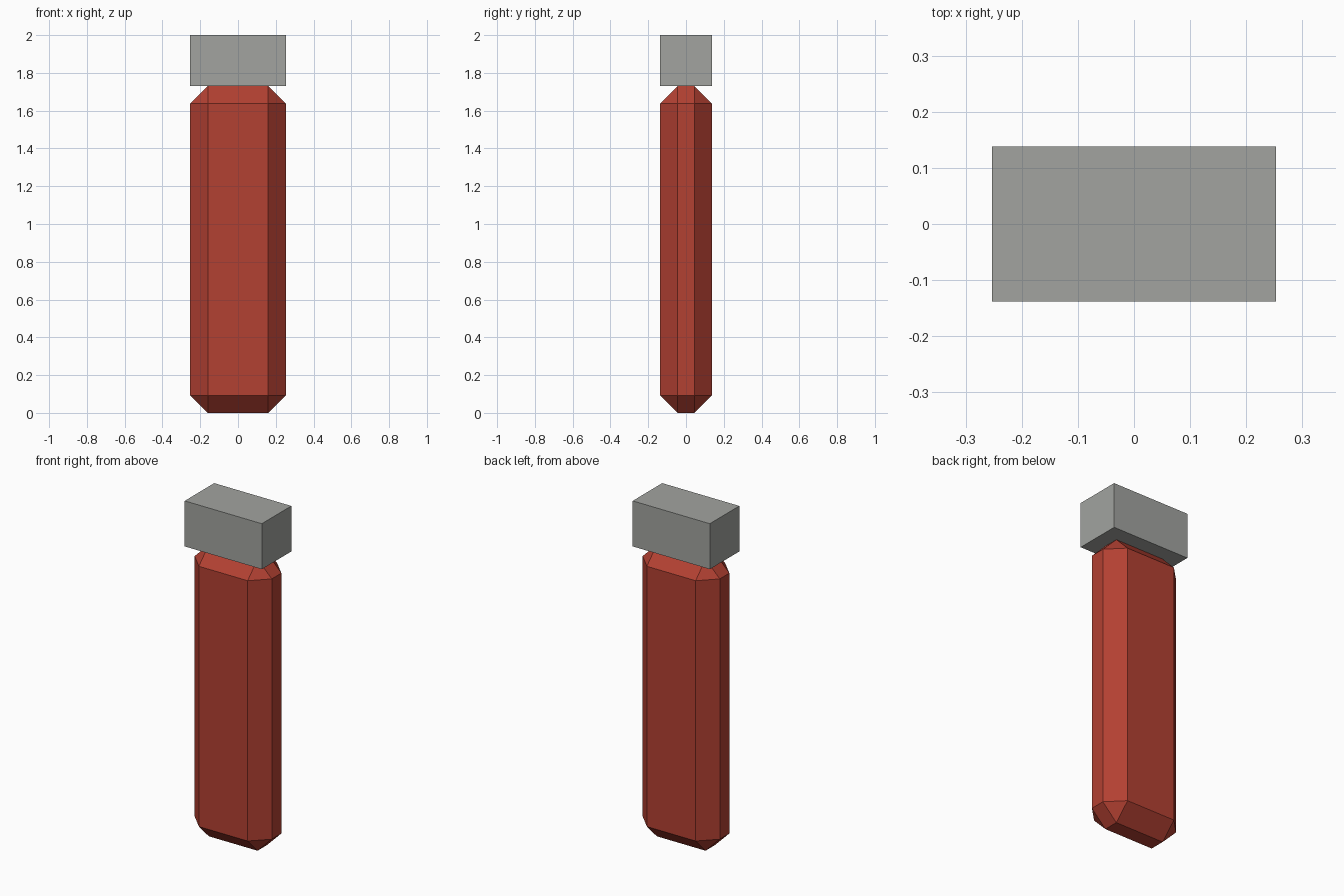
import bpy
import bmesh

if "Cube" in bpy.data.objects:
    bpy.data.objects.remove(bpy.data.objects["Cube"], do_unlink=True)


def make_material(name, color):
    mat = bpy.data.materials.new(name)
    mat.use_nodes = True
    mat.diffuse_color = color
    mat.node_tree.nodes["Principled BSDF"].inputs["Base Color"].default_value = color
    return mat


def make_block(name, half_x, half_y, bottom, top, mat, chamfer=0):
    """Flat-shaded box between two heights, with optionally chamfered edges."""
    bm = bmesh.new()
    bmesh.ops.create_cube(bm, size=2)
    for v in bm.verts:
        v.co.x *= half_x
        v.co.y *= half_y
        v.co.z = top if v.co.z > 0 else bottom
    if chamfer:
        bmesh.ops.bevel(bm, geom=bm.edges[:], offset=chamfer,
                        offset_type='OFFSET', segments=1, affect='EDGES')
    mesh = bpy.data.meshes.new(name)
    bm.to_mesh(mesh)
    bm.free()
    mesh.materials.append(mat)
    obj = bpy.data.objects.new(name, mesh)
    bpy.context.collection.objects.link(obj)
    return obj


red = make_material("brick red", (0.45, 0.052, 0.032, 1))
grey = make_material("metal grey", (0.36, 0.37, 0.35, 1))

# Chamfered body with a plain block cap on top
make_block("body", 0.253, 0.138, 0, 1.73, red, chamfer=0.093)
make_block("cap", 0.253, 0.138, 1.73, 2, grey)
